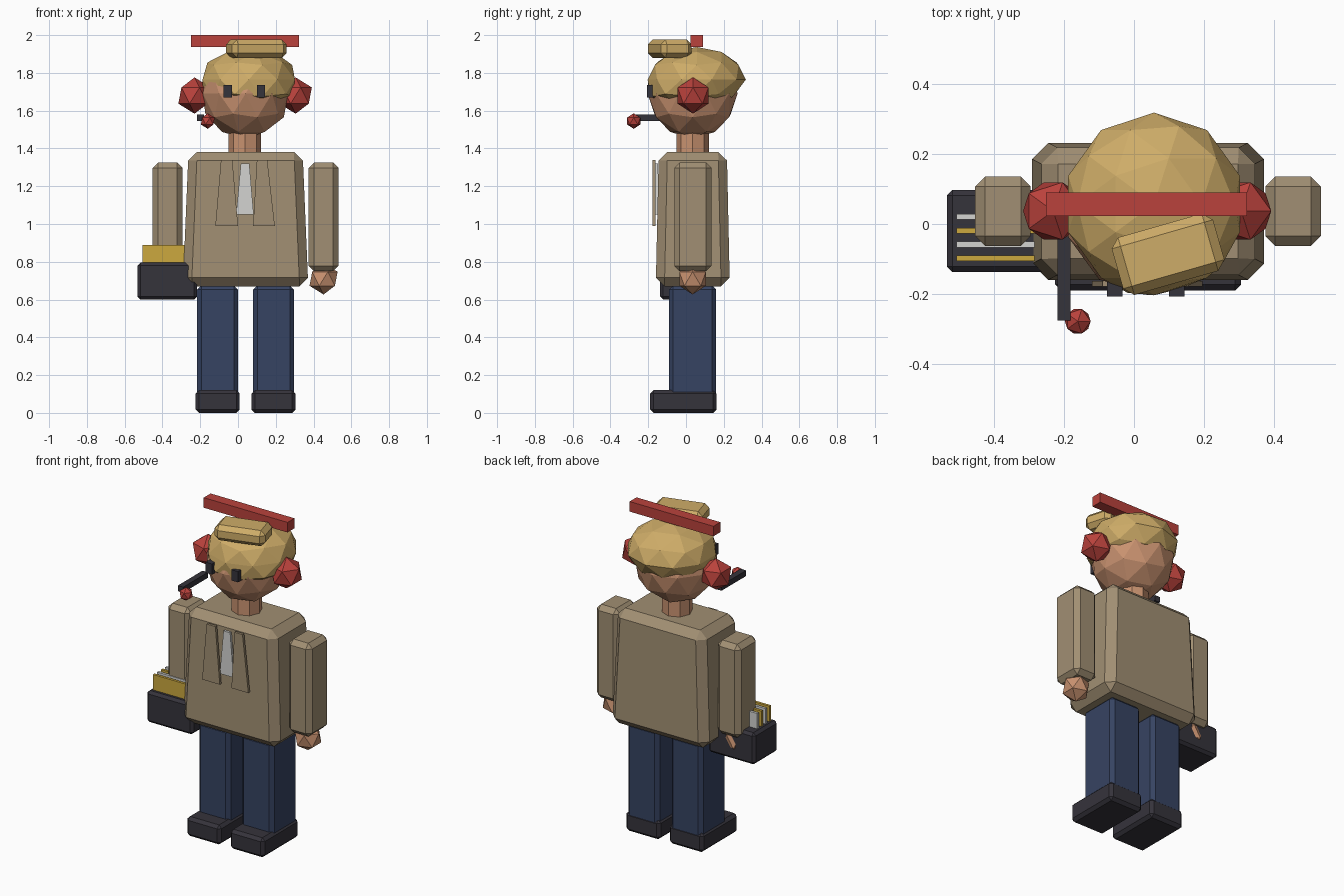
import bpy, bmesh, math
from mathutils import Matrix, Vector

if "Cube" in bpy.data.objects:
    bpy.data.objects.remove(bpy.data.objects["Cube"])


def material(name, r, g, b):
    lin = [((c / 255 + 0.055) / 1.055) ** 2.4 for c in (r, g, b)]
    m = bpy.data.materials.new(name)
    m.diffuse_color = (*lin, 1)
    m.use_nodes = True
    m.node_tree.nodes["Principled BSDF"].inputs["Base Color"].default_value = m.diffuse_color
    return m


SKIN = material("skin", 201, 146, 112)
HAIR = material("hair_blond", 206, 172, 104)
JACKET = material("jacket_tan", 161, 143, 115)
DENIM = material("trouser_blue", 54, 67, 98)
DARK = material("dark_grey", 53, 51, 59)
RED = material("red", 186, 66, 60)
YELLOW = material("folder_yellow", 204, 168, 62)
WHITE = material("paper_white", 212, 212, 209)


def finish(name, bm, mat):
    me = bpy.data.meshes.new(name)
    bmesh.ops.recalc_face_normals(bm, faces=bm.faces[:])
    bm.to_mesh(me)
    bm.free()
    me.materials.append(mat)
    ob = bpy.data.objects.new(name, me)
    bpy.context.collection.objects.link(ob)
    return ob


def box(name, mat, x, y, z, bevel=0, taper=(1, 1), turn=0):
    """Box from (min, max) ranges; the top is scaled by taper, edges chamfered."""
    size = Vector([r[1] - r[0] for r in (x, y, z)])
    mid = Vector([(r[1] + r[0]) / 2 for r in (x, y, z)])
    bm = bmesh.new()
    bmesh.ops.create_cube(bm, size=1)
    for v in bm.verts:
        if v.co.z > 0:
            v.co.x *= taper[0]
            v.co.y *= taper[1]
        v.co *= 1
        v.co = Vector([a * b for a, b in zip(v.co, size)])
    if bevel:
        bmesh.ops.bevel(bm, geom=bm.edges[:], offset=bevel, segments=1,
                        affect='EDGES', profile=0.5)
    bm.transform(Matrix.Translation(mid) @ Matrix.Rotation(turn, 4, 'Z'))
    return finish(name, bm, mat)


def ball(name, mat, center, radius, level=1):
    bm = bmesh.new()
    bmesh.ops.create_icosphere(bm, subdivisions=level, radius=radius)
    bm.transform(Matrix.Translation(center))
    return finish(name, bm, mat)


def plate(name, mat, outline, y, depth):
    """Front-facing slab from an x,z outline."""
    bm = bmesh.new()
    face = bm.faces.new([bm.verts.new((px, y, pz)) for px, pz in outline])
    out = bmesh.ops.extrude_face_region(bm, geom=[face])
    for v in out["geom"]:
        if isinstance(v, bmesh.types.BMVert):
            v.co.y += depth
    return finish(name, bm, mat)


CX, CY = 0.04, 0.035   # body axis

# Legs, shoes, arms and hands
for side, s in (("left", -1), ("right", 1)):
    lx = CX + s * 0.148
    box(side + "_leg", DENIM, (lx - 0.108, lx + 0.108), (-0.09, 0.16), (0.08, 0.675), 0.022)
    box(side + "_shoe", DARK, (lx - 0.117, lx + 0.117), (-0.19, 0.162), (0, 0.12), 0.018)
    ax = CX + s * 0.413
    box(side + "_arm", JACKET, (ax - 0.079, ax + 0.079), (-0.062, 0.135), (0.75, 1.325), 0.028)
    ball(side + "_hand", SKIN, (ax, CY, 0.71), 0.083)

# Jacket body, lapels and shirt front
box("jacket", JACKET, (-0.292, 0.372), (-0.16, 0.232), (0.67, 1.382), 0.046, (0.91, 0.92))
plate("left_lapel", JACKET, [(-0.09, 1.34), (-0.03, 1.34), (0.0, 0.99), (-0.12, 0.99)], -0.178, 0.016)
plate("right_lapel", JACKET, [(0.10, 1.34), (0.155, 1.34), (0.195, 0.99), (0.08, 0.99)], -0.178, 0.016)
plate("shirt_front", WHITE, [(0.015, 1.32), (0.06, 1.32), (0.083, 1.05), (-0.01, 1.05)], -0.163, 0.014)

# Neck
bm = bmesh.new()
bmesh.ops.create_cone(bm, cap_ends=True, segments=8, radius1=0.086, radius2=0.086, depth=0.18)
bm.transform(Matrix.Translation((CX - 0.004, CY, 1.44)))
finish("neck", bm, SKIN)

# Head and eyes
ball("head", SKIN, (CX, CY, 1.69), 0.238, 2)
for side, ex in (("left", -0.055), ("right", 0.122)):
    box(side + "_eye", DARK, (ex - 0.022, ex + 0.022), (-0.206, -0.165), (1.67, 1.736))

# Hair cap: flattened sphere whose lower rim hugs the forehead
bm = bmesh.new()
bmesh.ops.create_icosphere(bm, subdivisions=2, radius=1)
for v in bm.verts:
    low = v.co.z < -0.1
    v.co = Vector((v.co.x * 0.257, v.co.y * 0.26, v.co.z * 0.172))
    if low:
        v.co.x *= 1.06
        v.co.y = v.co.y * 1.03 - 0.025
bm.transform(Matrix.Translation((0.057, 0.057, 1.765)))
finish("hair", bm, HAIR)
box("hair_fringe", HAIR, (-0.053, 0.247), (-0.171, -0.001), (1.88, 1.976), 0.026,
    turn=math.radians(16))

# Headset: band, ear pads, microphone boom and tip
box("headset_band", RED, (-0.25, 0.322), (0.023, 0.09), (1.938, 2.0))
for side, ex in (("left", -0.23), ("right", 0.305)):
    ball(side + "_ear_pad", RED, (ex, 0.037, 1.68), 0.096)
box("microphone_boom", DARK, (-0.218, -0.181), (-0.275, -0.035), (1.546, 1.58))
ball("microphone_tip", RED, (-0.16, -0.277, 1.545), 0.041)

# Briefcase with files sticking out
box("briefcase", DARK, (-0.533, -0.217), (-0.137, 0.097), (0.60, 0.795), 0.016)
for i in range(4):
    fy = -0.098 + 0.0395 * i
    box("file_%d" % (i + 1), WHITE if i % 2 else YELLOW,
        (-0.506, -0.244), (fy - 0.008, fy + 0.008), (0.70, 0.89))
